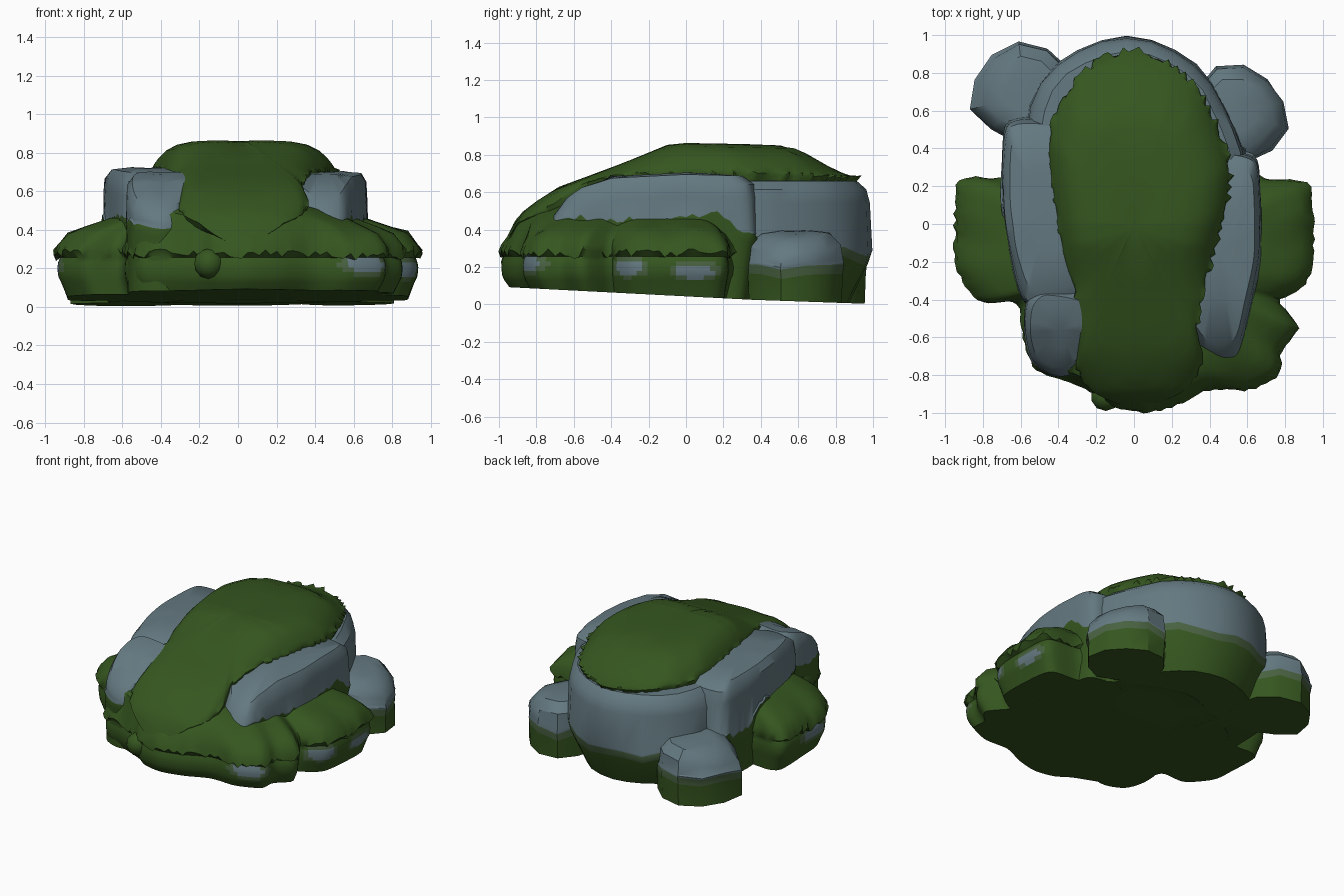
import bpy, bmesh, math, random
from mathutils import Vector, noise

if "Cube" in bpy.data.objects:
    bpy.data.objects.remove(bpy.data.objects["Cube"])
random.seed(4)

def material(name, col):
    m = bpy.data.materials.new(name)
    m.diffuse_color = (*col, 1)
    m.use_nodes = True
    m.node_tree.nodes["Principled BSDF"].inputs["Base Color"].default_value = m.diffuse_color
    return m

MATS = [material("moss green", (0.036, 0.093, 0.014)),
        material("slate rock", (0.127, 0.192, 0.218)),
        material("mossy rock", (0.066, 0.120, 0.052))]

def interp(table, v):
    if v <= table[0][0]:
        return table[0][1]
    for (a, p), (b, q) in zip(table, table[1:]):
        if v <= b:
            return p + (q - p) * (v - a) / (b - a)
    return table[-1][1]

# side profiles along y: cap ridge, cap rim, underside
RIDGE = [(-1, .3), (-.95, .41), (-.9, .485), (-.7, .615), (-.4, .72), (-.1, .843), (0, .853), (.58, .843), (.92, .675)]
RIM = [(-1, .27), (-.9, .43), (-.8, .48), (-.7, .53), (-.55, .63), (-.4, .68), (0, .70), (.4, .69), (1, .67)]
UNDER = [(-1, .095), (.35, .025), (.95, .004)]

def under(y):
    return interp(UNDER, y)

def rim(y):
    return interp(RIM, y)

def clamp(v):
    return max(0, min(1, v))

def resample(pts, n):
    """Evenly spaced points on a closed rounded outline."""
    dense, k = [], len(pts)
    for i in range(k):
        p0, p1, p2, p3 = (Vector(pts[(i + j - 1) % k]) for j in range(4))
        for s in range(12):
            t = s / 12
            dense.append(p1 + (p2 - p0) * .4 * (t - 2*t*t + t**3)
                         + (p2 - p1) * (3*t*t - 2*t**3) + (p3 - p1) * .4 * (t**3 - t*t))
    lens = [0]
    for i in range(len(dense)):
        lens.append(lens[-1] + (dense[(i + 1) % len(dense)] - dense[i]).length)
    out, j = [], 0
    for i in range(n):
        d = lens[-1] * i / n
        while lens[j + 1] < d:
            j += 1
        f = (d - lens[j]) / max(lens[j + 1] - lens[j], 1e-6)
        out.append(dense[j].lerp(dense[(j + 1) % len(dense)], f))
    return out

def loft(name, rings, mats, angle=40, paint=None):
    """Skin a stack of closed rings; mats gives the colour of each band."""
    bm = bmesh.new()
    rows = [[bm.verts.new(v) for v in r] for r in rings]
    n = len(rings[0])
    for lo, hi, m in zip(rows, rows[1:], mats):
        for i in range(n):
            j = (i + 1) % n
            bm.faces.new((lo[i], lo[j], hi[j], hi[i])).material_index = m
    for row, m in ((rows[0], mats[0]), (rows[-1], mats[-1])):
        c = bm.verts.new(sum((v.co for v in row), Vector()) / n)
        for i in range(n):
            bm.faces.new((row[i], row[(i + 1) % n], c)).material_index = m
    bmesh.ops.recalc_face_normals(bm, faces=bm.faces[:])
    me = bpy.data.meshes.new(name)
    bm.to_mesh(me)
    bm.free()
    for m in MATS:
        me.materials.append(m)
    if paint:
        for p in me.polygons:
            p.material_index = paint(p.center)
    me.shade_smooth()
    me.set_sharp_from_angle(angle=math.radians(angle))
    ob = bpy.data.objects.new(name, me)
    bpy.context.collection.objects.link(ob)

def stone(name, outline, top, green, sides=18, foot=.95, bevel=.84, jag=0, soft=.045, slope=0):
    """Chunky stone: mossy foot, optional ragged moss edge or blend band, bare above."""
    pts = resample(outline, sides)
    c = sum(pts, Vector((0, 0))) / len(pts)
    spikes = [random.uniform(-jag, jag) for _ in pts]
    rings = []
    for kind, s in enumerate((foot, .98, 1.0, 1.0, .985, .95, bevel, bevel * .5)):
        ring = []
        for p, j in zip(pts, spikes):
            q = c + (p - c) * (s + (.012 if jag and kind == 2 else 0))
            t = top(q.y) - slope * max(0, abs(q.x) - abs(c.x))
            q += (p - c).normalized() * .012 * noise.noise(Vector((p.x * 4, p.y * 4, kind * .5)))
            wob = .05 * noise.noise(Vector((p.x * 5, p.y * 5, 1)))
            g = min(green(q.y) + wob + j, t - .09)
            z = [under(q.y), g - .05, g, g + .012, max(t - soft * 2.6, g + .02), t - soft, t, t + .01][kind]
            ring.append((q.x, q.y, z))
        rings.append(ring)
    loft(name, rings, [0, 0 if jag else 2, 1, 1, 1, 1, 1], 35)

# large stones under the cap
stone("back_stone", [(.6, .25), (.57, .42), (.49, .62), (.37, .81), (.19, .94), (0, .99), (-.2, .96),
                     (-.4, .86), (-.53, .7), (-.57, .5), (-.57, .25), (-.3, 0), (.3, 0)],
      lambda y: .66, lambda y: .36 - .09 * clamp((y - .4) / .5), 26, .78, .86)
stone("right_stone", [(.63, .36), (.67, .15), (.67, -.15), (.62, -.42), (.55, -.68), (.45, -.735),
                      (.35, -.68), (.25, -.5), (.25, 0), (.35, .36)],
      lambda y: rim(y) - .005, lambda y: .46 - .1 * clamp((y - .2) / .1), 80, .9, .84, .02)
stone("left_stone", [(-.5, .56), (-.67, .53), (-.7, .3), (-.69, .05), (-.65, -.2), (-.57, -.42),
                     (-.4, -.45), (-.22, -.3), (-.25, .1), (-.35, .5)],
      lambda y: rim(y) + .015, lambda y: .45 - .1 * clamp((y - .2) / .1), 80, .9, .82, .02)
stone("front_left_stone", [(-.48, -.34), (-.57, -.42), (-.58, -.58), (-.54, -.73), (-.42, -.805),
                           (-.31, -.78), (-.2, -.6), (-.22, -.4)],
      lambda y: rim(y) + .02, lambda y: .45, 44, .94, .82, .02)

# low boulders at the back corners
stone("back_left_boulder", [(-.61, .965), (-.8, .84), (-.87, .6), (-.7, .47), (-.5, .4), (-.3, .6), (-.38, .88)],
      lambda y: .385, lambda y: .2, 11, .97, .72, 0, .06, .25)
stone("back_right_boulder", [(.58, .84), (.38, .8), (.3, .5), (.6, .33), (.75, .41), (.82, .52), (.76, .71)],
      lambda y: .385, lambda y: .2, 11, .97, .72, 0, .06, .25)

# lobed moss apron with a ragged lip and bare patches under it
APRON = [(0.05, -1.0), (.22, -.96), (.4, -.88), (.6, -.88), (.77, -.8), (.78, -.68), (.87, -.56), (.77, -.41),
         (.82, -.38), (.93, -.28), (.95, -.05), (.92, .21), (.68, .25), (.5, .4), (0, .6), (-.5, .4),
         (-.68, .25), (-.86, .25), (-.94, .2), (-.95, -.05), (-.94, -.24), (-.81, -.41), (-.62, -.42),
         (-.59, -.6), (-.52, -.77), (-.38, -.82), (-.2, -.9), (-.1, -.97)]
PATCHES = [(.67, -.85, .22, .12), (.88, -.31, .20, .10), (.93, .05, .175, .11), (-.93, -.12, .21, .13)]

def apron_paint(p):
    d = min(math.hypot((p.x - x) / r, (p.y - y) / r, (p.z - z) / .045) for x, y, z, r in PATCHES)
    return 1 if d < .9 else 2 if d < 1.3 and p.z < .26 else 0

pts = resample(APRON, 190)
c = Vector((0, -.2))
rings = []
for s, z in [(.93, None), (.965, .13), (.978, .155), (.982, .18), (.984, .205), (.98, .23), (.97, .255), (1, .27),
             (.985, .32), (.93, .375), (.84, .415), (.7, .46), (.5, .5), (.2, .52)]:
    ring = []
    for p in pts:
        q = c + (p - c) * s
        if z is None:
            ring.append((q.x, q.y, under(q.y)))
            continue
        j = random.uniform(-.025, .025) if s == 1 else 0
        q += (p - c) * j * .4
        wob = .03 * noise.noise(Vector((p.x * 6, p.y * 6, 0))) if s > .985 or s == .93 else 0
        zz = z + wob + j
        if s < .96:   # climb to meet the cap along the front
            w = clamp((.58 - abs(q.x)) / .25) * clamp((-q.y - .4) / .15)
            zz += w * max(0, min(.53, rim(q.y)) - zz)
        ring.append((q.x, q.y, zz))
    rings.append(ring)
loft("moss_apron", rings, [0] * 13, 50, apron_paint)

# moss cap draped along the top
CAP = [(0, -.97), (.22, -.91), (.34, -.8), (.36, -.68), (.335, -.55), (.37, -.35), (.43, -.12), (.49, .08), (.51, .3),
       (.45, .5), (.35, .7), (.2, .85), (0, .92), (-.2, .86), (-.36, .7), (-.45, .48), (-.45, .3), (-.42, .08),
       (-.37, -.2), (-.31, -.38), (-.3, -.6), (-.3, -.78), (-.2, -.9)]
pts = resample(CAP, 170)
spikes = [random.uniform(-.022, .022) * clamp((p.y + .88) / .1) for p in pts]
rings = []
for s in (.93, 1, .98, .95, .9, .82, .7, .55, .35, .15):
    ring = []
    for p, j in zip(pts, spikes):
        q = p * s + (p.normalized() * j if s == 1 else Vector((0, 0)))
        e, t = rim(q.y), interp(RIDGE, q.y)
        z = e + max(t - e, 0) * (1 - s ** (6 + 16 * clamp(-q.y - .5))) + .01
        if not rings:
            z = e - .09
        elif s == 1:
            z += j * .5 - .004
        ring.append((q.x, q.y, z))
    rings.append(ring)
loft("moss_cap", rings, [0] * 9, 50)

# small mossy knob in front
bm = bmesh.new()
bmesh.ops.create_icosphere(bm, subdivisions=2, radius=.08)
me = bpy.data.meshes.new("front_knob")
bm.to_mesh(me)
bm.free()
me.materials.append(MATS[0])
me.shade_smooth()
knob = bpy.data.objects.new("front_knob", me)
knob.location = (-.15, -.91, .225)
bpy.context.collection.objects.link(knob)
